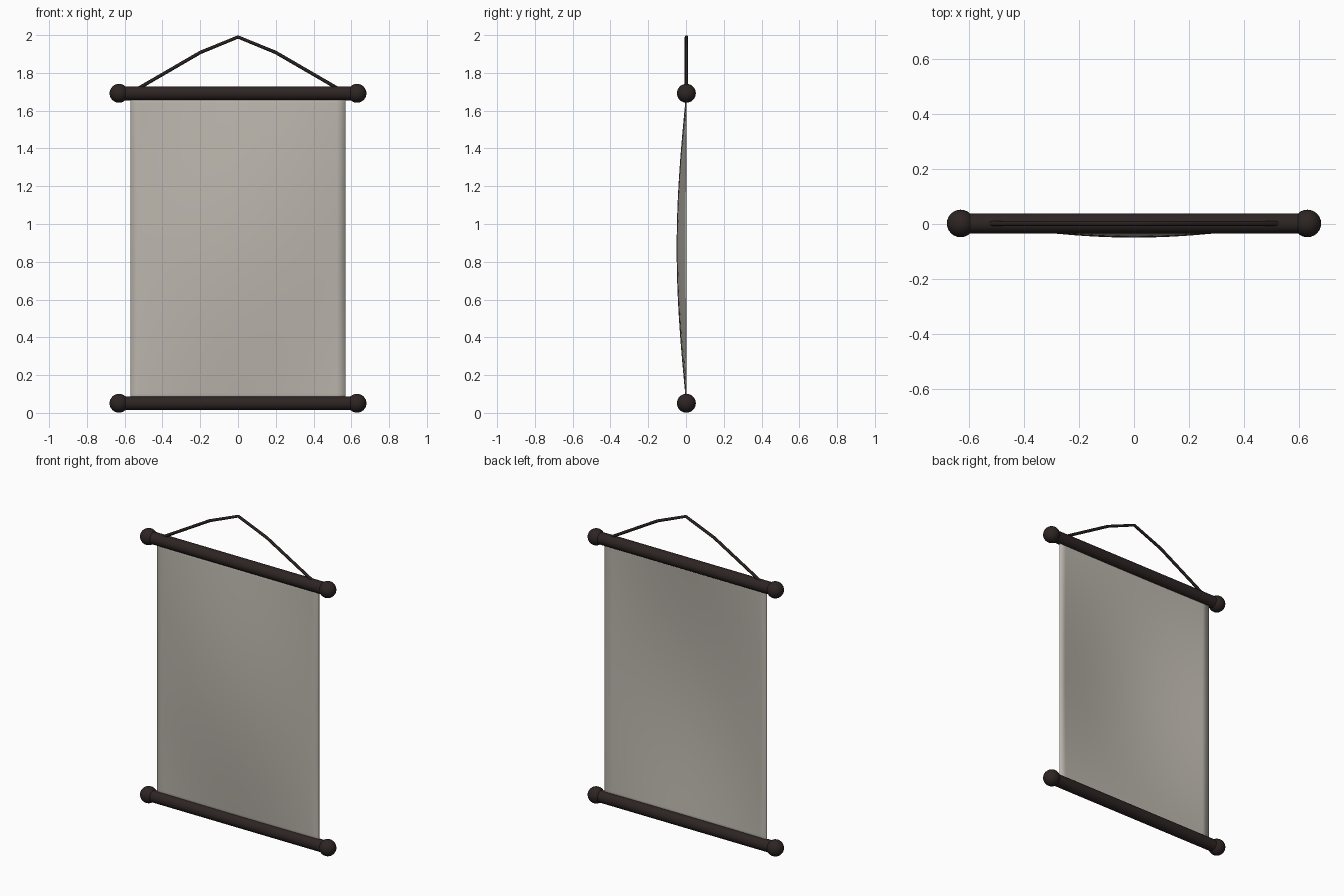
import bpy, bmesh, math
from mathutils import Vector

cube = bpy.data.objects.get("Cube")
if cube:
    bpy.data.objects.remove(cube, do_unlink=True)

ROD_Y, TOP_Z, LOW_Z = 0.002, 1.692, 0.051
HALF_W, KNOB_X, BULGE = 0.57, 0.63, 0.05


def material(name, rgb):
    mat = bpy.data.materials.new(name)
    mat.use_nodes = True
    mat.diffuse_color = (*rgb, 1)
    bsdf = mat.node_tree.nodes["Principled BSDF"]
    bsdf.inputs["Base Color"].default_value = (*rgb, 1)
    bsdf.inputs["Roughness"].default_value = 0.8
    return mat


dark_wood = material("dark wood", (0.026, 0.018, 0.017))
dark_cord = material("dark cord", (0.021, 0.015, 0.014))
paper = material("warm grey paper", (0.50, 0.47, 0.42))


def finish(obj, name, mat):
    obj.name = obj.data.name = name
    obj.data.materials.append(mat)
    bpy.ops.object.select_all(action="DESELECT")
    obj.select_set(True)
    bpy.context.view_layer.objects.active = obj
    if obj.type == "MESH":
        bpy.ops.object.shade_smooth_by_angle(angle=math.radians(50))
    return obj


# Rods with a round knob at each end
for place, z in (("top", TOP_Z), ("bottom", LOW_Z)):
    bpy.ops.mesh.primitive_cylinder_add(vertices=24, radius=0.037, depth=2 * KNOB_X,
                                        location=(0, ROD_Y, z), rotation=(0, math.pi / 2, 0))
    finish(bpy.context.object, place + "_rod", dark_wood)
    for side, s in (("left", 1), ("right", -1)):
        bpy.ops.mesh.primitive_uv_sphere_add(segments=24, ring_count=16, radius=0.05,
                                             location=(s * KNOB_X, ROD_Y, z))
        finish(bpy.context.object, f"{place}_{side}_knob", dark_wood)

# Paper sheet, bulging forward in the middle
bm = bmesh.new()
bmesh.ops.create_grid(bm, x_segments=24, y_segments=32, size=1)
for v in bm.verts:
    u, w = v.co.x, v.co.y
    bulge = BULGE * math.cos(u * math.pi / 2) * math.cos(w * math.pi / 2)
    v.co = Vector((u * HALF_W, ROD_Y - bulge,
                   (TOP_Z + LOW_Z) / 2 + w * (TOP_Z - LOW_Z) / 2))
mesh = bpy.data.meshes.new("sheet")
bm.to_mesh(mesh)
bm.free()
sheet = bpy.data.objects.new("sheet", mesh)
bpy.context.collection.objects.link(sheet)
finish(sheet, "sheet", paper)
solid = sheet.modifiers.new("thickness", "SOLIDIFY")
solid.thickness = 0.003
solid.offset = 0

# Hanging cord, bent at three points
curve = bpy.data.curves.new("hanging_cord", "CURVE")
curve.dimensions = "3D"
curve.bevel_depth = 0.009
curve.bevel_resolution = 2
curve.use_fill_caps = True
path = [(-0.55, 1.705), (-0.2, 1.908), (0, 1.99), (0.2, 1.908), (0.55, 1.705)]
spline = curve.splines.new("POLY")
spline.points.add(len(path) - 1)
for p, (x, z) in zip(spline.points, path):
    p.co = (x, ROD_Y, z, 1)
cord = bpy.data.objects.new("hanging_cord", curve)
bpy.context.collection.objects.link(cord)
finish(cord, "hanging_cord", dark_cord)
